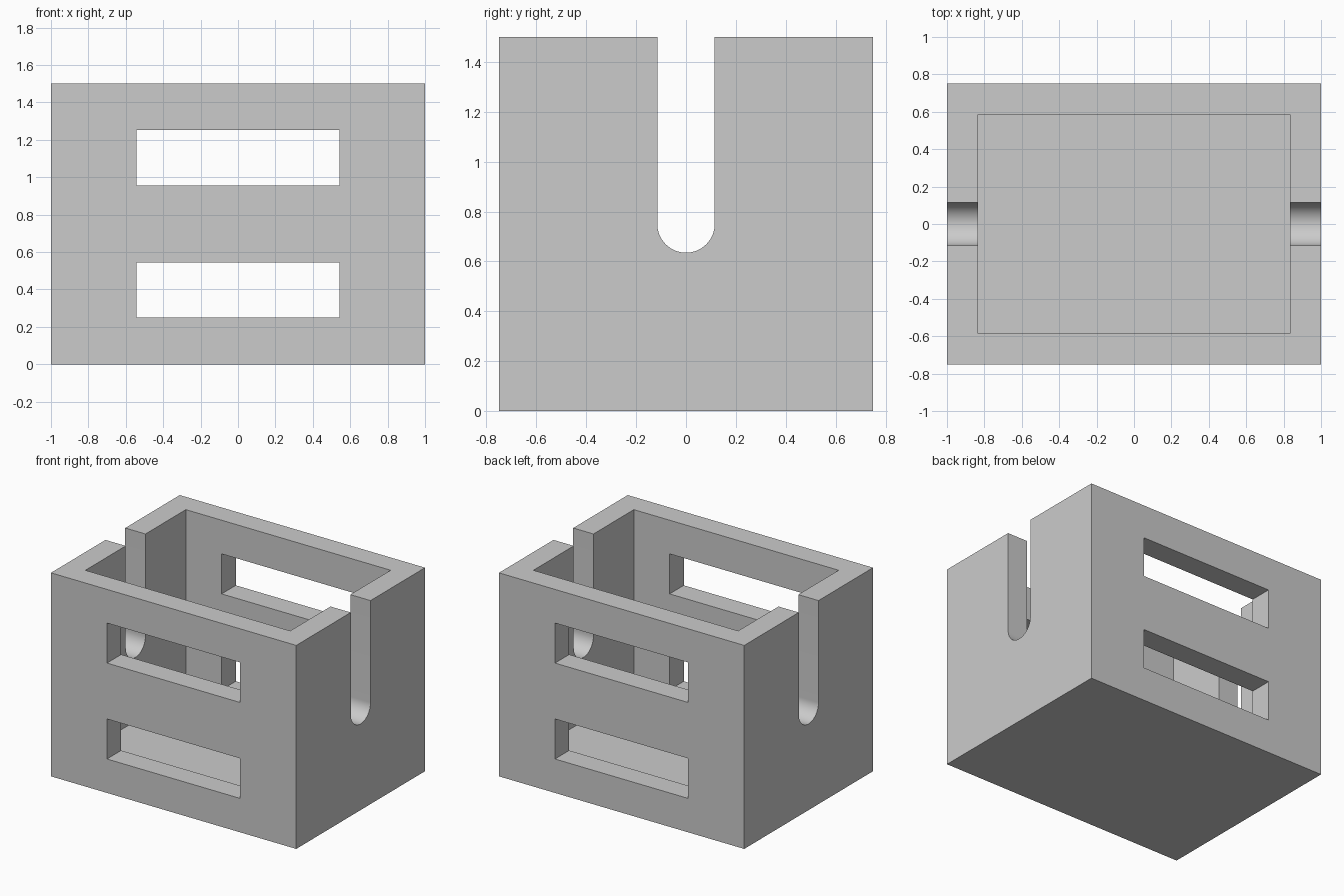
import bpy
import math

if "Cube" in bpy.data.objects:
    bpy.data.objects.remove(bpy.data.objects["Cube"], do_unlink=True)

WIDTH, DEPTH, HEIGHT = 2.0, 1.5, 1.5
WALL = 0.165
SLOT_RADIUS, SLOT_CENTRE = 0.115, 0.75

grey = bpy.data.materials.new("light_grey")
grey.use_nodes = True
colour = (0.6, 0.6, 0.6, 1)
grey.diffuse_color = colour
grey.node_tree.nodes["Principled BSDF"].inputs["Base Color"].default_value = colour


def add_mesh(name, verts, faces):
    mesh = bpy.data.meshes.new(name)
    mesh.from_pydata(verts, [], faces)
    mesh.materials.append(grey)
    obj = bpy.data.objects.new(name, mesh)
    bpy.context.collection.objects.link(obj)
    return obj


def prism(name, profile, x0, x1):
    """Extrude a counter-clockwise (y, z) profile along x."""
    n = len(profile)
    verts = [(x, y, z) for x in (x0, x1) for y, z in profile]
    sides = [(i, (i + 1) % n, n + (i + 1) % n, n + i) for i in range(n)]
    caps = [tuple(reversed(range(n))), tuple(range(n, 2 * n))]
    return add_mesh(name, verts, sides + caps)


def block(name, half_x, half_y, z0, z1):
    profile = [(-half_y, z0), (half_y, z0), (half_y, z1), (-half_y, z1)]
    return prism(name, profile, -half_x, half_x)


# Solid outer body
body = block("open_box", WIDTH / 2, DEPTH / 2, 0, HEIGHT)

# Cavity, leaving the walls and floor
cutters = [block("cavity_cutter", WIDTH / 2 - WALL, DEPTH / 2 - WALL,
                 WALL, HEIGHT + 0.2)]

# Two window rows through front and back
for name, z0 in (("lower", 0.25), ("upper", 0.957)):
    cutters.append(block(name + "_window_cutter", 0.543, 1, z0, z0 + 0.295))

# Round-bottomed slots through both side walls
steps = 32
arc = [math.pi * (1 + i / steps) for i in range(steps + 1)]
slot = [(SLOT_RADIUS * math.cos(a), SLOT_CENTRE + SLOT_RADIUS * math.sin(a))
        for a in arc]
slot += [(SLOT_RADIUS, HEIGHT + 0.2), (-SLOT_RADIUS, HEIGHT + 0.2)]
cutters.append(prism("side_slot_cutter", slot, -1.2, 1.2))

# Cut the openings and discard the cutters
bpy.ops.object.select_all(action="DESELECT")
bpy.context.view_layer.objects.active = body
body.select_set(True)
for cutter in cutters:
    cutter.hide_render = True
    mod = body.modifiers.new("cut", "BOOLEAN")
    mod.operation = "DIFFERENCE"
    mod.solver = "EXACT"
    mod.object = cutter
    bpy.ops.object.modifier_apply(modifier=mod.name)
    bpy.data.objects.remove(cutter, do_unlink=True)

bpy.ops.object.shade_smooth_by_angle(angle=math.radians(30))
